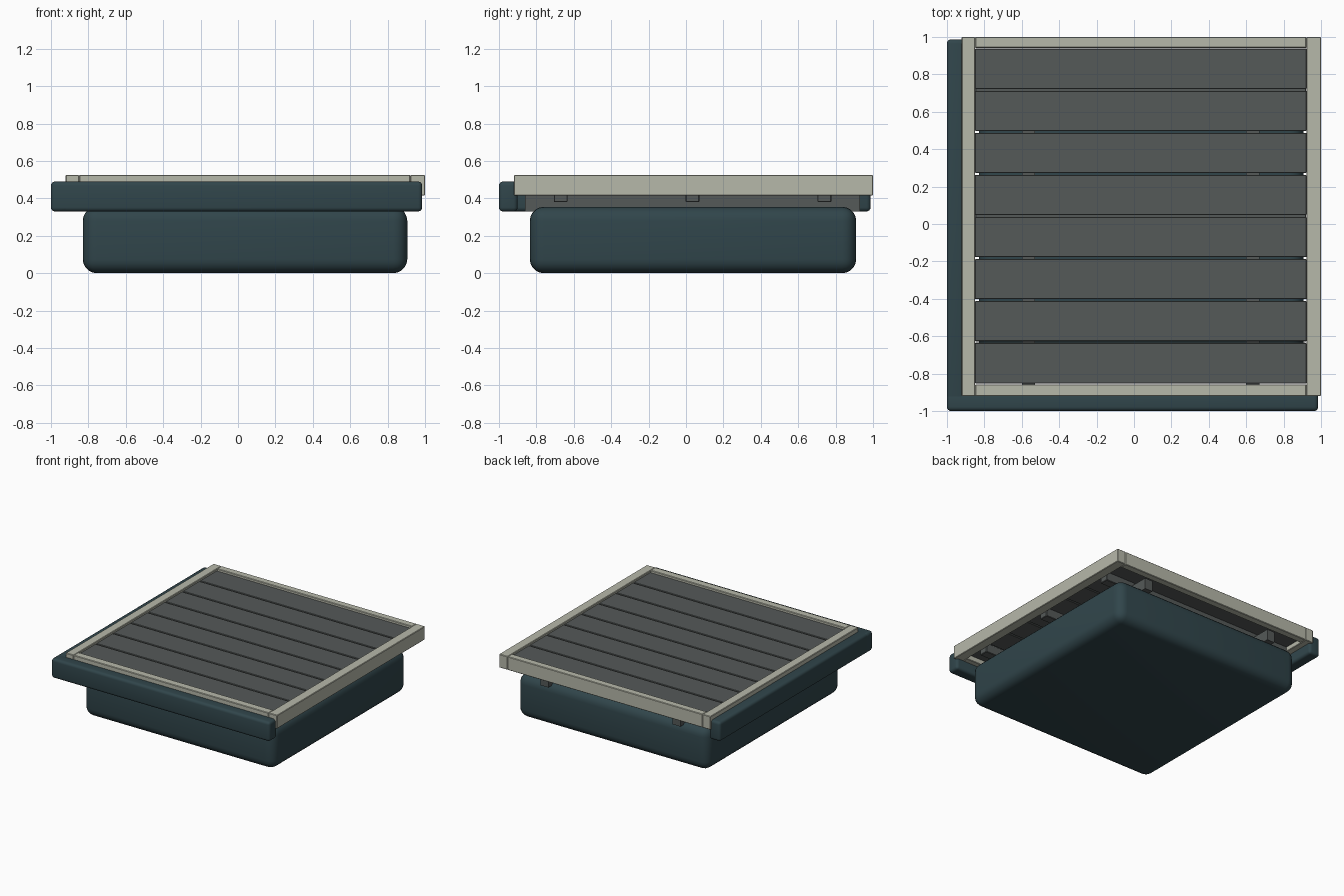
import bpy

if "Cube" in bpy.data.objects:
    bpy.data.objects.remove(bpy.data.objects["Cube"])


def material(name, rgb):
    m = bpy.data.materials.new(name)
    m.diffuse_color = (*rgb, 1)
    m.use_nodes = True
    m.node_tree.nodes["Principled BSDF"].inputs["Base Color"].default_value = m.diffuse_color
    return m


TEAL = material("teal", (0.03, 0.06, 0.07))
SLATE = material("slate", (0.09, 0.1, 0.098))
CREAM = material("cream", (0.47, 0.48, 0.4))


def box(name, xr, yr, zr, mat, bevel=0.0, segments=1):
    """Box from x, y and z ranges, with optional rounded edges."""
    ranges = (xr, yr, zr)
    bpy.ops.mesh.primitive_cube_add(size=1, location=[(a + b) / 2 for a, b in ranges])
    o = bpy.context.object
    o.name = name
    o.scale = [b - a for a, b in ranges]
    bpy.ops.object.transform_apply(location=False, rotation=False, scale=True)
    o.data.materials.append(mat)
    if bevel:
        mod = o.modifiers.new("round", "BEVEL")
        mod.width, mod.segments = bevel, segments
        bpy.ops.object.modifier_apply(modifier=mod.name)
        if segments > 1:
            bpy.ops.object.shade_smooth_by_angle(angle=0.6)
    return o


# Rounded plinth
box("plinth", (-0.83, 0.905), (-0.835, 0.91), (0, 0.355), TEAL, 0.075, 5)

# Two rounded rails along the front and left edges
box("front_rail", (-1, 0.985), (-1, -0.9), (0.33, 0.49), TEAL, 0.022, 4)
box("left_rail", (-1, -0.9), (-1, 0.987), (0.33, 0.49), TEAL, 0.022, 4)

# Supporting beams and the crossbars over them
for i, x in enumerate((-0.565, 0.635)):
    box(f"support_beam_{i + 1}", (x - 0.035, x + 0.035), (-0.86, 0.93), (0.33, 0.42), SLATE)
for i, y in enumerate((-0.67, 0.035, 0.74)):
    box(f"crossbar_{i + 1}", (-0.85, 0.92), (y - 0.037, y + 0.037), (0.38, 0.455), SLATE, 0.004)

# Deck slats
pitch = 0.2249
for i in range(8):
    y = -0.857 + i * pitch
    box(f"slat_{i + 1}", (-0.85, 0.922), (y + 0.005, y + pitch - 0.005), (0.45, 0.51), SLATE, 0.003)

# Cream frame around the deck
FRAME_Z = (0.415, 0.525)
for name, xr in (("frame_left", (-0.922, -0.85)), ("frame_right", (0.922, 1.0))):
    box(name, xr, (-0.92, 1.0), FRAME_Z, CREAM, 0.004)
for name, yr in (("frame_front", (-0.92, -0.857)), ("frame_back", (0.942, 1.0))):
    box(name, (-0.85, 0.922), yr, FRAME_Z, CREAM, 0.004)
